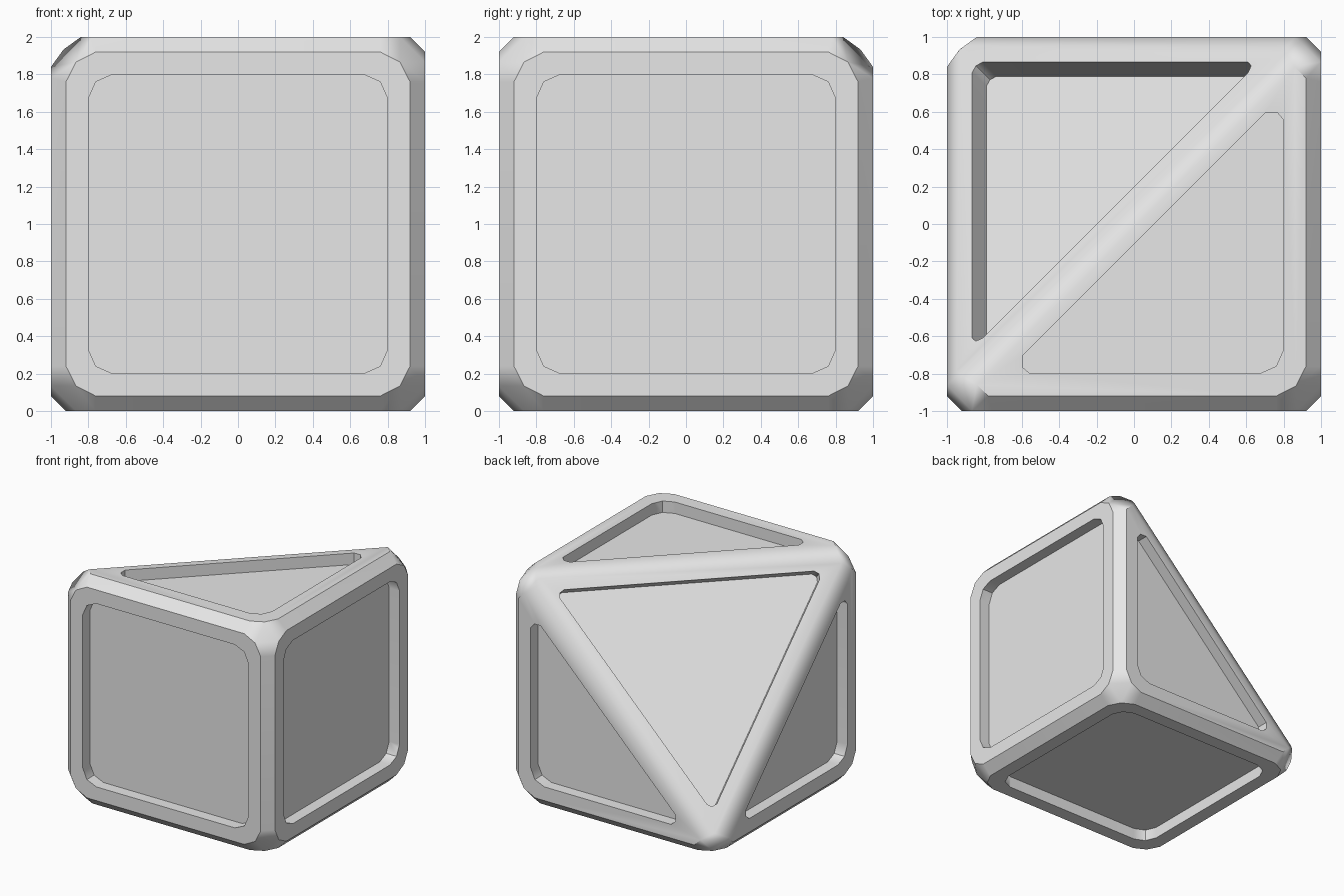
import bpy, bmesh, math
from mathutils import Vector

if "Cube" in bpy.data.objects:
    bpy.data.objects.remove(bpy.data.objects["Cube"])

# Work in p = (-x, y, z-1): the sliced-off corner lies along (1,1,1),
# so every outline repeats under cyclic permutation of the axes.
def to_world(p):
    return Vector((-p[0], p[1], p[2] + 1))

def square(a, b, c):
    """Square with softened corners, as 2D points in order."""
    pts = []
    for sx, sy, flip in ((1, 1, 0), (-1, 1, 1), (-1, -1, 0), (1, -1, 1)):
        corner = [(a, b), (c, c), (b, a)]
        if flip:
            corner.reverse()
        pts += [(sx * u, sy * v) for u, v in corner]
    return pts

def half(a, b, c, tip):
    """Right triangle with softened corners; tip = points of one sharp end."""
    return [(-a, -b), (-c, -c), (-b, -a)] + tip[::-1] + [(v, u) for u, v in tip]

def on_axis(axis, side, pts):
    out = []
    for u, v in pts:
        p = [0, 0, 0]
        p[axis], p[(axis + 1) % 3], p[(axis + 2) % 3] = side, u, v
        out.append(Vector(p))
    return out

def slice_outline(m, e, total):
    """Triangle with softened tips on the slanted plane sum(p) = total."""
    mid = (m + e) / 2 + 0.008
    out = []
    for k in range(3):
        for u, v in ((m, e), (mid, mid), (e, m)):
            p = [0, 0, 0]
            p[k], p[(k + 1) % 3], p[(k + 2) % 3] = total - u - v, u, v
            out.append(Vector(p))
    return out

def finish(bm, name):
    bmesh.ops.recalc_face_normals(bm, faces=bm.faces)
    me = bpy.data.meshes.new(name)
    bm.to_mesh(me)
    bm.free()
    ob = bpy.data.objects.new(name, me)
    bpy.context.collection.objects.link(ob)
    return ob

SLICE = 1.065
diag = Vector((1, 1, 1)).normalized()

# Body: hull of the flat faces, leaving chamfers between them
flats = slice_outline(0.95, 0.90, SLICE)
panels = [(slice_outline(0.865, 0.81, SLICE), diag, 0.13)]
for ax in range(3):
    n = Vector((0, 0, 0))
    n[ax] = 1
    flats += on_axis(ax, -1, square(0.92, 0.76, 0.866))
    flats += on_axis(ax, 1, half(0.92, 0.76, 0.866, [(0.84, -0.86), (0.78, -0.92)]))
    panels.append((on_axis(ax, -1, square(0.80, 0.67, 0.76)), -n, 0.10))
    panels.append((on_axis(ax, 1, half(0.80, 0.67, 0.76,
                  [(0.597, -0.705), (0.597, -0.765), (0.555, -0.80)])), n, 0.10))

bm = bmesh.new()
for p in flats:
    bm.verts.new(to_world(p))
bmesh.ops.convex_hull(bm, input=bm.verts)
bmesh.ops.dissolve_limit(bm, angle_limit=0.01, verts=bm.verts, edges=bm.edges)
body = finish(bm, "sliced_cube_body")

# Cutter: one prism for each recessed panel
bm = bmesh.new()
for pts, n, depth in panels:
    lo = [bm.verts.new(to_world(p - n * depth)) for p in pts]
    hi = [bm.verts.new(to_world(p + n * 0.05)) for p in pts]
    bm.faces.new(lo)
    bm.faces.new(hi)
    for i in range(len(pts)):
        j = (i + 1) % len(pts)
        bm.faces.new((lo[i], lo[j], hi[j], hi[i]))
cutter = finish(bm, "panel_cutter")
cutter.hide_render = True

# Cut the recesses, then remove the cutter
bpy.context.view_layer.objects.active = body
body.select_set(True)
mod = body.modifiers.new("recesses", 'BOOLEAN')
mod.operation = 'DIFFERENCE'
mod.solver = 'EXACT'
mod.object = cutter
bpy.ops.object.modifier_apply(modifier=mod.name)
bpy.data.objects.remove(cutter, do_unlink=True)

# Smooth chamfers, crisp panel rims
cutter = None
bpy.ops.object.shade_smooth_by_angle(angle=math.radians(40))
wn = body.modifiers.new("flat_panels", 'WEIGHTED_NORMAL')
wn.keep_sharp = True

mat = bpy.data.materials.new("light_grey")
mat.diffuse_color = (0.8, 0.8, 0.8, 1)
mat.use_nodes = True
mat.node_tree.nodes["Principled BSDF"].inputs["Base Color"].default_value = mat.diffuse_color
body.data.materials.clear()
body.data.materials.append(mat)
